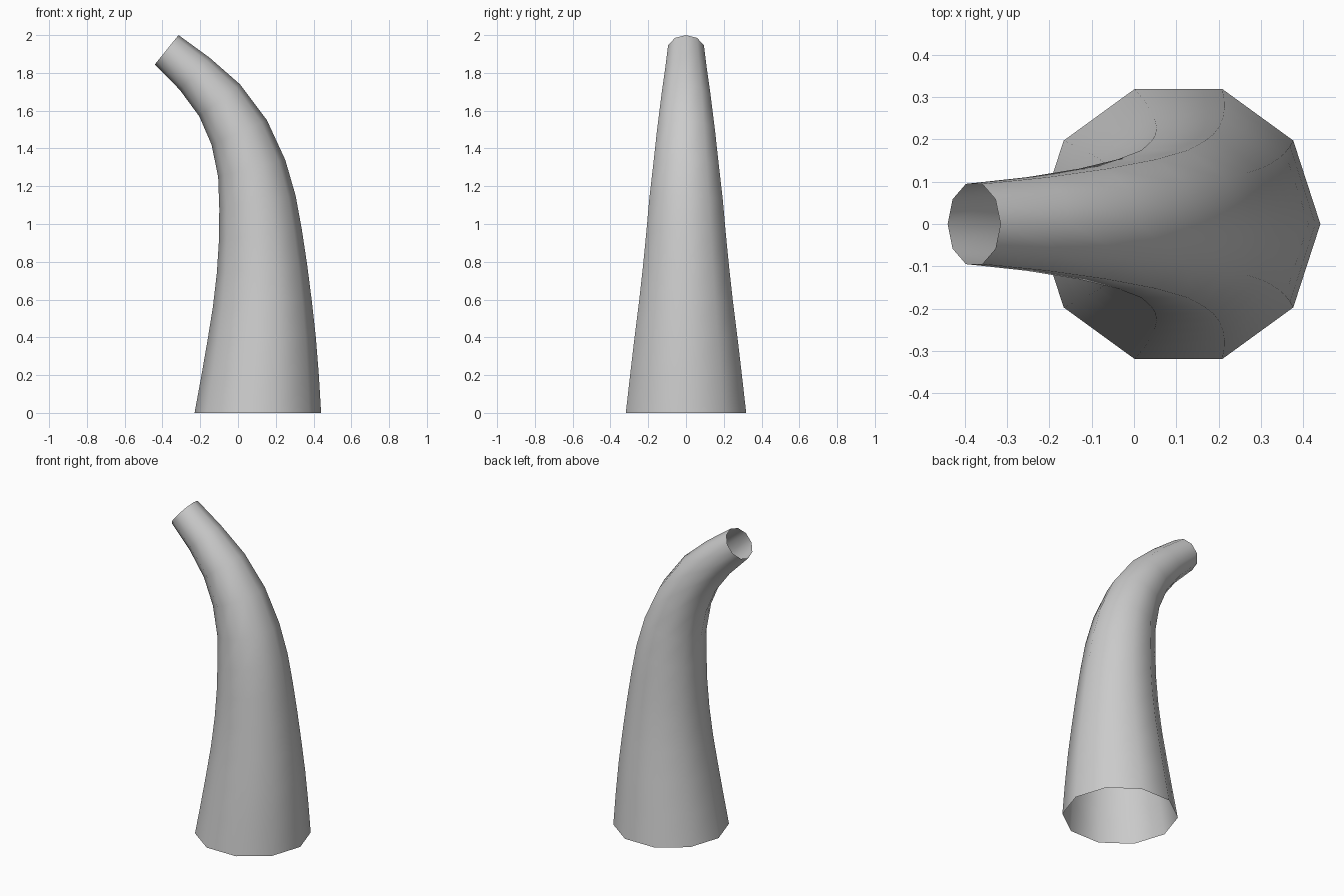
import bpy, bmesh, math
from mathutils import Vector

if "Cube" in bpy.data.objects:
    bpy.data.objects.remove(bpy.data.objects["Cube"])

SIDES = 10

# Cross-section rings: outer (x, z) and inner (x, z) edge of the bent horn
rings = [
    (0.44, 0.0, -0.23, 0.0),
    (0.428, 0.2, -0.195, 0.19),
    (0.412, 0.4, -0.162, 0.38),
    (0.391, 0.59, -0.133, 0.56),
    (0.366, 0.785, -0.112, 0.74),
    (0.338, 0.97, -0.101, 0.91),
    (0.305, 1.15, -0.099, 1.08),
    (0.25, 1.34, -0.105, 1.25),
    (0.153, 1.55, -0.14, 1.42),
    (0.01, 1.74, -0.205, 1.57),
    (-0.15, 1.88, -0.308, 1.71),
    (-0.315, 2.0, -0.44, 1.845),
]

# Open tapered tube, lofted ring by ring
bm = bmesh.new()
loops = []
for ox, oz, ix, iz in rings:
    outer, inner = Vector((ox, 0, oz)), Vector((ix, 0, iz))
    centre, across = (outer + inner) / 2, (outer - inner) / 2
    side = Vector((0, across.length, 0))
    angles = [2 * math.pi * i / SIDES for i in range(SIDES)]
    loops.append([bm.verts.new(centre + across * math.cos(a) + side * math.sin(a))
                  for a in angles])
for low, high in zip(loops, loops[1:]):
    for i in range(SIDES):
        j = (i + 1) % SIDES
        bm.faces.new((low[i], low[j], high[j], high[i])).smooth = True

mesh = bpy.data.meshes.new("curved_horn")
bm.to_mesh(mesh)
bm.free()
horn = bpy.data.objects.new("curved_horn", mesh)
bpy.context.collection.objects.link(horn)
